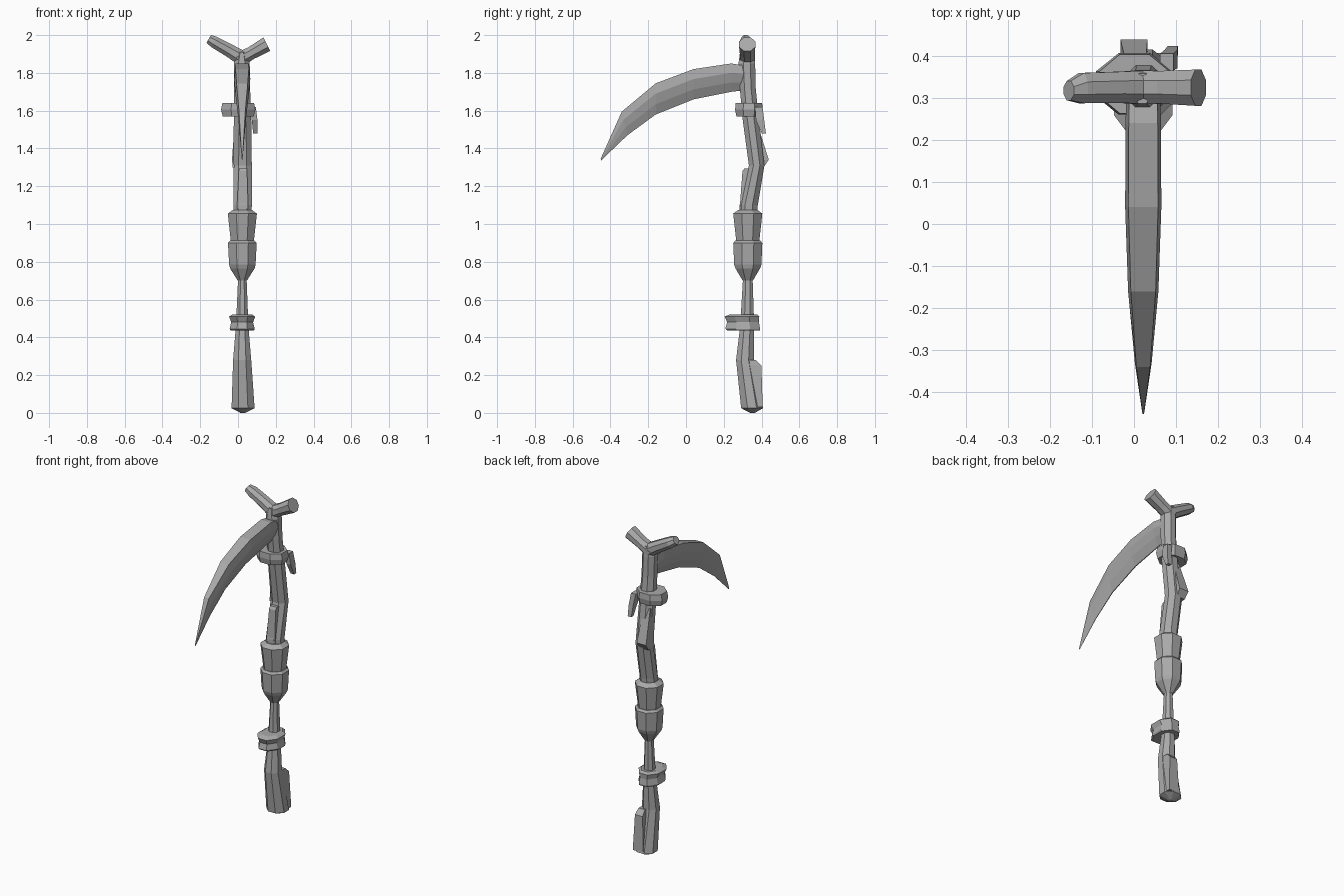
import bpy, bmesh, math
from mathutils import Vector

grey = bpy.data.materials.new("grey")
grey.diffuse_color = (0.4, 0.4, 0.4, 1)


def finish(bm, name):
    bmesh.ops.recalc_face_normals(bm, faces=bm.faces[:])
    me = bpy.data.meshes.new(name)
    bm.to_mesh(me)
    bm.free()
    me.materials.append(grey)
    ob = bpy.data.objects.new(name, me)
    bpy.context.collection.objects.link(ob)
    return ob


def bridge(bm, loops):
    """Skin a list of equal vertex loops and cap both ends."""
    for a, b in zip(loops, loops[1:]):
        n = len(a)
        for i in range(n):
            j = (i + 1) % n
            bm.faces.new((a[i], a[j], b[j], b[i]))
    bm.faces.new(loops[0][::-1])
    bm.faces.new(loops[-1])


def tube(name, rings, n=8, u=(1, 0, 0), v=(0, 1, 0)):
    """Rings are (x, y, z, half width along u, half width along v)."""
    bm = bmesh.new()
    u, v = Vector(u).normalized(), Vector(v).normalized()
    k = 1 / math.cos(math.pi / n)
    loops = []
    for x, y, z, ru, rv in rings:
        loop = []
        for i in range(n):
            a = 2 * math.pi * (i + 0.5) / n
            loop.append(bm.verts.new(Vector((x, y, z)) + u * ru * k * math.cos(a) + v * rv * k * math.sin(a)))
        loops.append(loop)
    bridge(bm, loops)
    return finish(bm, name)


# bent wooden handle, lower part
tube("lower_handle", [
    (.025, .352, .0, .012, .012), (.027, .350, .025, .061, .058), (.022, .312, .28, .048, .047),
    (.022, .324, .46, .033, .037), (.023, .327, .70, .023, .026), (.023, .327, .78, .023, .026)])

# bent wooden shaft, upper part
tube("upper_shaft", [
    (.024, .327, 1.0, .047, .047), (.024, .332, 1.10, .049, .048), (.024, .374, 1.31, .049, .041),
    (.024, .342, 1.56, .046, .043), (.022, .327, 1.72, .042, .042), (.020, .322, 1.85, .042, .044),
    (.020, .322, 1.91, .022, .036)])

# forked head
tube("left_fork", [
    (.03, .325, 1.872, .040, .040), (-.04, .325, 1.915, .035, .037),
    (-.125, .323, 1.963, .031, .036), (-.155, .317, 1.980, .024, .023)],
    u=(.5, 0, .86), v=(0, 1, 0))
tube("right_fork", [
    (.0, .325, 1.867, .040, .040), (.07, .325, 1.905, .034, .039), (.153, .324, 1.952, .040, .043)],
    u=(-.45, 0, .89), v=(0, 1, 0))

# two-drum wrapped grip
tube("lower_grip", [
    (.023, .327, .70, .024, .027), (.023, .327, .765, .065, .065), (.023, .327, .785, .070, .072),
    (.023, .327, .90, .076, .077), (.023, .327, .912, .065, .066)])
tube("upper_grip", [
    (.023, .327, .90, .060, .060), (.023, .327, 1.055, .077, .077), (.023, .327, 1.075, .050, .050)])

# flared collars
tube("lower_collar", [
    (.022, .305, .435, .062, .085), (.022, .300, .445, .066, .092), (.022, .302, .48, .058, .084),
    (.022, .296, .51, .069, .092), (.022, .305, .522, .050, .070)])
tube("upper_collar", [
    (.001, .333, 1.57, .082, .066), (.001, .333, 1.605, .091, .073), (.001, .333, 1.64, .084, .070)])

# hanging strap end and split bark pieces
tube("strap_end", [
    (.078, .385, 1.62, .016, .020), (.088, .392, 1.55, .015, .022), (.092, .412, 1.48, .012, .011)], n=4)
tube("back_splinter", [
    (.005, .355, 1.54, .022, .020), (.0, .398, 1.34, .032, .040), (.0, .380, 1.30, .028, .030)], n=4)
tube("front_splinter", [
    (.024, .310, 1.08, .030, .026), (.026, .327, 1.28, .022, .028), (.026, .335, 1.295, .022, .025)], n=4)
tube("base_splinter", [
    (.045, .370, .03, .036, .036), (.045, .365, .25, .026, .034), (.045, .345, .28, .022, .025)], n=4)

# curved blade: (spine y, spine z, edge y, edge z, half thickness)
stations = [
    (.33, 1.835, .33, 1.71, .040), (.24, 1.85, .24, 1.70, .042), (.04, 1.82, .04, 1.66, .043),
    (-.16, 1.745, -.16, 1.58, .036), (-.34, 1.595, -.31, 1.47, .020), (-.452, 1.345, -.449, 1.337, .002)]
bm = bmesh.new()
loops = []
for sy, sz, ey, ez, w in stations:
    section = [(.82, 0), (1, .33), (.65, .67), (.06, 1), (-.06, 1), (-.65, .67), (-1, .33), (-.82, 0)]
    loops.append([bm.verts.new((.022 + w * s, sy + (ey - sy) * t, sz + (ez - sz) * t)) for s, t in section])
bridge(bm, loops)
finish(bm, "blade")
